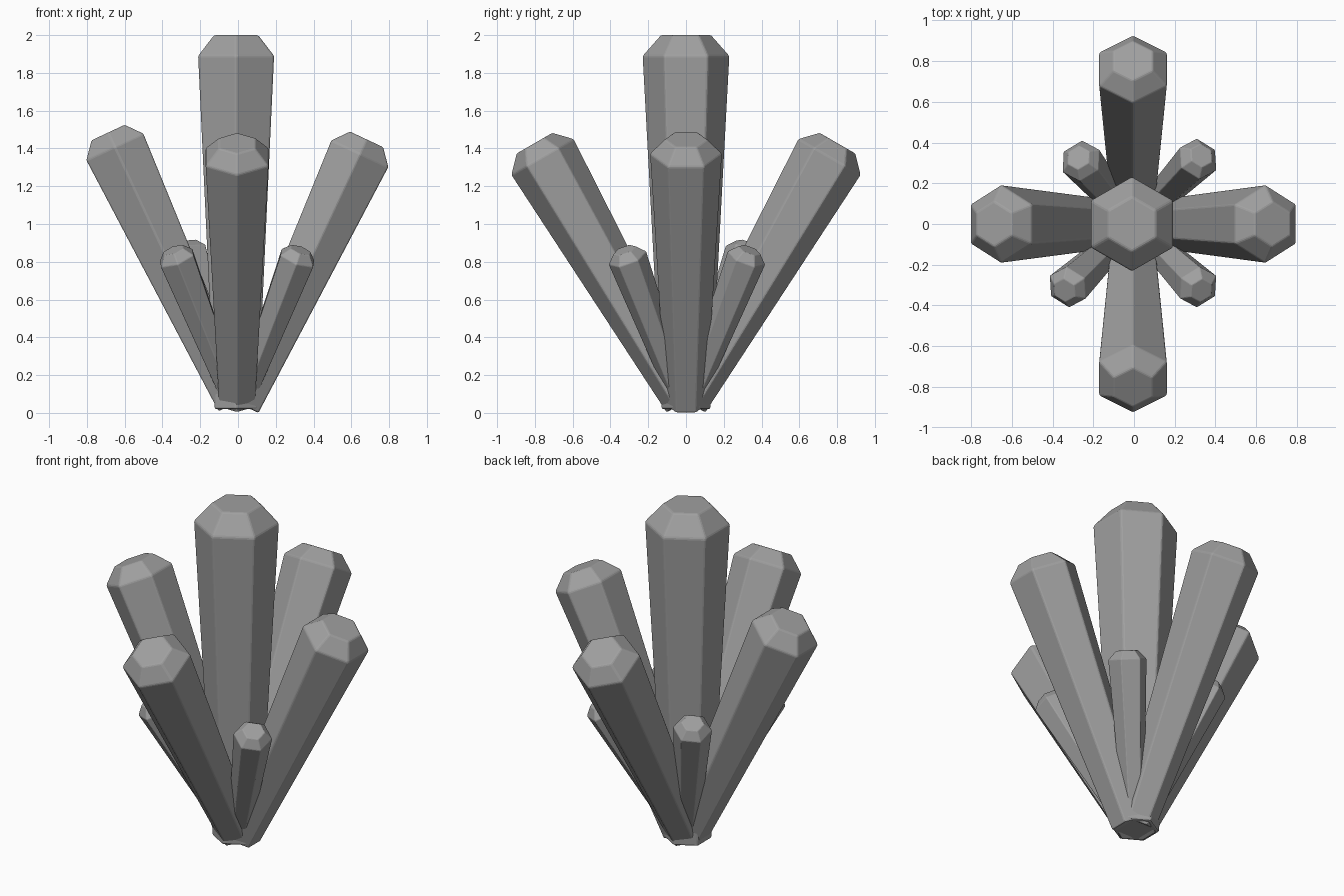
import bpy
import bmesh
import math
from mathutils import Vector

cube = bpy.data.objects.get("Cube")
if cube:
    bpy.data.objects.remove(cube, do_unlink=True)

# Single stone colour
stone = bpy.data.materials.new("grey_stone")
stone.use_nodes = True
GREY = (0.35, 0.35, 0.35, 1)
stone.diffuse_color = GREY
stone.node_tree.nodes["Principled BSDF"].inputs["Base Color"].default_value = GREY


def crystal(name, base, shoulder, radius, cap):
    """Six-sided crystal widening from base to shoulder, with a flat-topped cap."""
    base, shoulder = Vector(base), Vector(shoulder)
    axis = shoulder - base
    length = axis.length
    bm = bmesh.new()
    rings = []
    for z, r in ((0, radius * 0.565), (length, radius), (length + cap, radius * 0.58)):
        angles = [math.radians(30 + 60 * i) for i in range(6)]
        rings.append([bm.verts.new((r * math.cos(a), r * math.sin(a), z)) for a in angles])
    for low, high in zip(rings, rings[1:]):
        for i in range(6):
            j = (i + 1) % 6
            bm.faces.new((low[i], low[j], high[j], high[i]))
    bm.faces.new(rings[0][::-1])
    bm.faces.new(rings[-1])
    mesh = bpy.data.meshes.new(name)
    bm.to_mesh(mesh)
    bm.free()
    mesh.materials.append(stone)
    obj = bpy.data.objects.new(name, mesh)
    bpy.context.collection.objects.link(obj)
    obj.location = base
    obj.rotation_mode = 'QUATERNION'
    obj.rotation_quaternion = Vector((0, 0, 1)).rotation_difference(axis)
    # Slightly softened edges
    bevel = obj.modifiers.new("soft_edges", 'BEVEL')
    bevel.width = radius * 0.04
    bevel.segments = 2
    bevel.limit_method = 'ANGLE'
    bevel.angle_limit = math.radians(20)


# Tall middle crystal
crystal("center_crystal", (-0.01, 0, 0.02), (-0.01, 0, 1.89), 0.232, 0.11)

# Four large leaning crystals
crystal("left_crystal", (0.023, 0, 0.04), (0.645, 0, 1.372), 0.192, 0.084)
crystal("right_crystal", (-0.018, 0, 0.049), (-0.652, 0, 1.408), 0.192, 0.084)
for side, label in ((-1, "front"), (1, "back")):
    crystal(label + "_crystal", (-0.005, side * 0.01, 0.056),
            (-0.005, side * 0.76, 1.355), 0.192, 0.084)

# Four small diagonal crystals
for label, x, y, z in (("front_left", 0.315, -0.31, 0.82), ("back_left", 0.315, 0.32, 0.82),
                       ("front_right", -0.325, -0.31, 0.82), ("back_right", -0.26, 0.31, 0.85)):
    crystal(label + "_small_crystal", (math.copysign(0.02, x), math.copysign(0.02, y), 0.05),
            (x, y, z), 0.106, 0.048)
